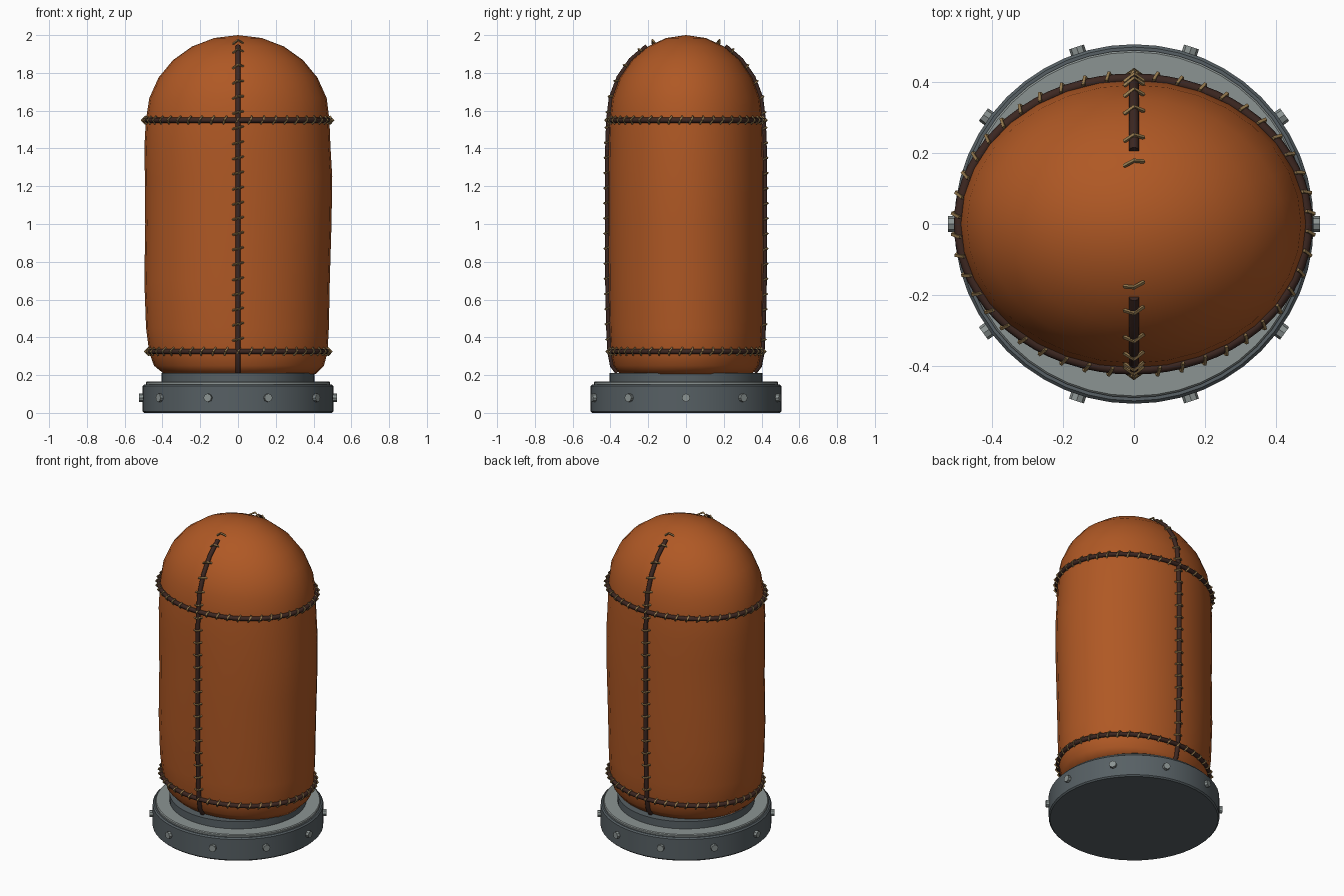
import bpy, bmesh, math
from math import sin, cos, pi, radians
from mathutils import Vector, Matrix

old = bpy.data.objects.get("Cube")
if old:
    bpy.data.objects.remove(old)


def material(name, rgb):
    m = bpy.data.materials.new(name)
    m.use_nodes = True
    m.diffuse_color = (*rgb, 1)
    m.node_tree.nodes["Principled BSDF"].inputs["Base Color"].default_value = (*rgb, 1)
    return m


leather = material("orange leather", (0.43, 0.098, 0.018))
dark_steel = material("dark steel", (0.095, 0.117, 0.128))
pale_steel = material("pale steel", (0.26, 0.295, 0.29))
seam_brown = material("seam brown", (0.045, 0.02, 0.015))
thread = material("tan thread", (0.30, 0.19, 0.075))


def add_mesh(name, bm, mat, angle=None):
    me = bpy.data.meshes.new(name)
    bmesh.ops.recalc_face_normals(bm, faces=bm.faces)
    bm.to_mesh(me)
    bm.free()
    me.materials.append(mat)
    ob = bpy.data.objects.new(name, me)
    bpy.context.collection.objects.link(ob)
    if angle:
        bpy.ops.object.select_all(action='DESELECT')
        ob.select_set(True)
        bpy.context.view_layer.objects.active = ob
        bpy.ops.object.shade_smooth_by_angle(angle=radians(angle))
    return ob


def loft(name, rows, mat, segs, angle, tip=None):
    """Stack of ellipses (z, rx, ry, cx), capped, with an optional pole on top."""
    bm = bmesh.new()
    rings = [[bm.verts.new((cx + rx * cos(2 * pi * i / segs), ry * sin(2 * pi * i / segs), z))
              for i in range(segs)] for z, rx, ry, cx in rows]
    for a, b in zip(rings, rings[1:]):
        for i in range(segs):
            j = (i + 1) % segs
            bm.faces.new((a[i], a[j], b[j], b[i]))
    bm.faces.new(rings[0])
    if tip:
        pole = bm.verts.new((0, 0, tip))
        for i in range(segs):
            bm.faces.new((rings[-1][i], rings[-1][(i + 1) % segs], pole))
    else:
        bm.faces.new(rings[-1])
    return add_mesh(name, bm, mat, angle)


def disc(name, profile, mat):
    return loft(name, [(z, r, r, 0) for r, z in profile], mat, 48, 30)


def wire(name, paths, radius, mat, cyclic=False, resolution=2):
    cu = bpy.data.curves.new(name, 'CURVE')
    cu.dimensions = '3D'
    cu.bevel_depth = radius
    cu.bevel_resolution = resolution
    cu.use_fill_caps = True
    for pts in paths:
        sp = cu.splines.new('POLY')
        sp.points.add(len(pts) - 1)
        for p, co in zip(sp.points, pts):
            p.co = (*co, 1)
        sp.use_cyclic_u = cyclic
        sp.use_smooth = resolution > 0
    cu.materials.append(mat)
    ob = bpy.data.objects.new(name, cu)
    bpy.context.collection.objects.link(ob)


# Padded bag: slightly uneven oval column with a rounded dome
rows = [(0.205, 0.40, 0.35, 0.01), (0.25, 0.45, 0.385, 0.005), (0.32, 0.472, 0.398, 0.002),
        (0.45, 0.484, 0.405, -0.003), (0.7, 0.491, 0.41, -0.005), (1.0, 0.493, 0.412, 0.002),
        (1.25, 0.496, 0.412, 0.003), (1.4, 0.493, 0.41, -0.003), (1.55, 0.486, 0.405, -0.002)]
DOME_Z, DOME_H = 1.55, 0.45
for k in range(1, 6):
    a = radians(15 * k)
    rows.append((DOME_Z + DOME_H * sin(a), 0.486 * cos(a), 0.405 * cos(a), 0))
loft("bag_body", rows, leather, 32, 60, tip=2.0)


def section(z):
    """Bag cross-section (rx, ry, cx) at a height."""
    for a, b in zip(rows, rows[1:] + [(2.0, 0, 0, 0)]):
        if a[0] <= z <= b[0]:
            t = (z - a[0]) / (b[0] - a[0])
            return [a[n] + (b[n] - a[n]) * t for n in (1, 2, 3)]


def surface(z, ang, lift=0.0):
    rx, ry, cx = section(z)
    n = Vector((cos(ang) / rx, sin(ang) / ry, 0)).normalized()
    return Vector((cx + rx * cos(ang), ry * sin(ang), z)) + n * lift


def stitch(centre, out, across):
    """Thread bent over a seam, from one side to the other."""
    return [centre - across, centre + out * 0.021, centre + across]


# Two hoop seams with slanted stitches
for label, z in (("lower", 0.325), ("upper", 1.55)):
    wire(label + "_hoop_seam", [[surface(z, 2 * pi * i / 64, 0.004) for i in range(64)]],
         0.014, seam_brown, cyclic=True)
    stitches = []
    for i in range(46):
        a = 2 * pi * (i + 0.5) / 46
        c = surface(z, a, 0.002)
        out = (surface(z, a, 1) - surface(z, a)).normalized()
        side = Vector((0, 0, 1)).cross(out)
        stitches.append(stitch(c, out, Vector((0, 0, 0.02)) + side * 0.009))
    wire(label + "_hoop_stitches", stitches, 0.006, thread, resolution=0)

# Upright seams on the front and back, running up over the dome
for label, sign in (("front", -1), ("back", 1)):
    ang = sign * pi / 2
    levels = [r[0] for r in rows if r[0] > 0.21 and r[2] > 0.106]
    path = [surface(z, ang) for z in [0.215] + levels]
    for p in path:
        p.x = 0
        p.y += sign * 0.004
    wire(label + "_seam", [path], 0.014, seam_brown)
    stitches = []
    for z in [0.39 + 0.08 * k for k in range(20)] + [1.955]:
        if abs(z - 1.55) < 0.03:
            continue
        c = surface(z, ang)
        c.x = 0
        slope = Vector((0, section(z + 0.01)[1] - section(z - 0.01)[1], 0.02)).normalized()
        out = Vector((0, sign * slope.z, -slope.y))
        along = Vector((0, sign * slope.y, slope.z))
        stitches.append(stitch(c, out, Vector((-sign * 0.028, 0, 0)) + along * 0.007))
    wire(label + "_stitches", stitches, 0.006, thread, resolution=0)

# Round steel base, cover plate and neck
disc("base_drum", [(0.497, 0), (0.505, 0.008), (0.505, 0.142), (0.497, 0.15)], dark_steel)
disc("base_plate", [(0.488, 0.148), (0.488, 0.16), (0.483, 0.165)], pale_steel)
disc("base_neck", [(0.405, 0.16), (0.405, 0.212)], dark_steel)

# Bolts around the drum
bm = bmesh.new()
for i in range(10):
    m = (Matrix.Rotation(2 * pi * i / 10, 4, 'Z') @ Matrix.Translation((0.508, 0, 0.08))
         @ Matrix.Rotation(pi / 2, 4, 'Y'))
    bmesh.ops.create_cone(bm, cap_ends=True, segments=8, radius1=0.022, radius2=0.022,
                          depth=0.03, matrix=m)
add_mesh("base_bolts", bm, pale_steel)
